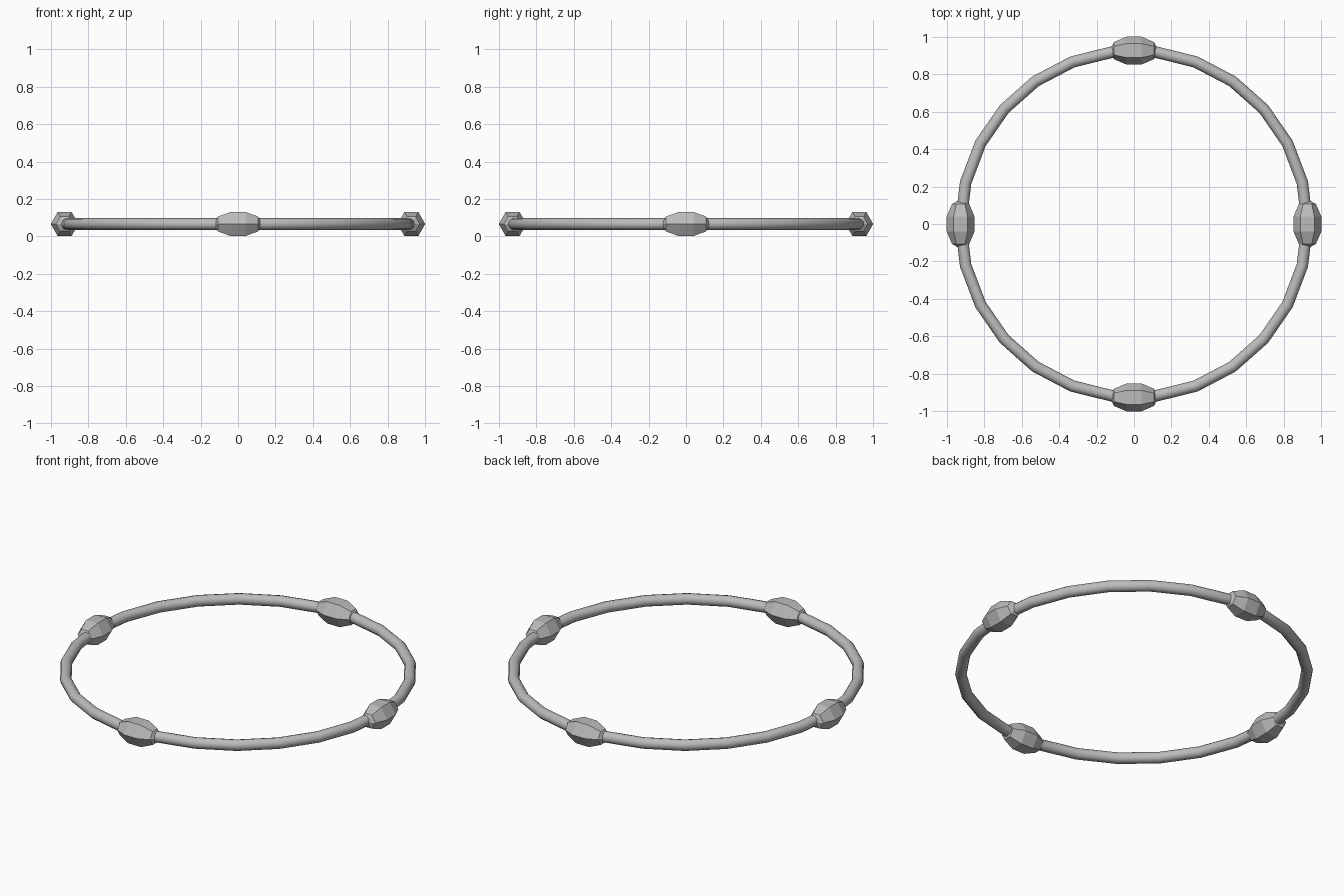
import bpy
import bmesh
from math import sin, cos, pi, radians
from mathutils import Matrix

cube = bpy.data.objects.get("Cube")
if cube:
    bpy.data.objects.remove(cube, do_unlink=True)

RING_RADIUS = 0.927
MID_Z = 0.066
SIDES = 6

# Single grey metal
grey = bpy.data.materials.new("grey_metal")
grey.use_nodes = True
colour = (0.5, 0.5, 0.5, 1)
grey.diffuse_color = colour
grey.node_tree.nodes["Principled BSDF"].inputs["Base Color"].default_value = colour

# Round band, smooth shaded
bpy.ops.mesh.primitive_torus_add(
    major_segments=26, minor_segments=12,
    major_radius=RING_RADIUS, minor_radius=0.031, location=(0, 0, MID_Z))
band = bpy.context.object
band.name = "band"
band.data.materials.append(grey)
bpy.ops.object.shade_smooth_by_angle(angle=radians(40))


def make_bead_mesh(radius, half_length):
    """Six-sided faceted bead, long along y, with a ridge facing outward."""
    bm = bmesh.new()
    rings = []
    for latitude in (-54, -18, 18, 54):
        a = radians(latitude)
        rings.append([bm.verts.new((radius * cos(a) * cos(2 * pi * i / SIDES),
                                    half_length * sin(a),
                                    radius * cos(a) * sin(2 * pi * i / SIDES)))
                      for i in range(SIDES)])
    tips = [bm.verts.new((0, s * half_length, 0)) for s in (-1, 1)]
    for i in range(SIDES):
        j = (i + 1) % SIDES
        for low, high in zip(rings, rings[1:]):
            bm.faces.new((low[i], low[j], high[j], high[i]))
        bm.faces.new((rings[0][j], rings[0][i], tips[0]))
        bm.faces.new((rings[-1][i], rings[-1][j], tips[1]))
    bmesh.ops.recalc_face_normals(bm, faces=bm.faces)
    mesh = bpy.data.meshes.new("bead")
    bm.to_mesh(mesh)
    bm.free()
    mesh.materials.append(grey)
    return mesh


# Four beads, evenly spaced round the band
bead_mesh = make_bead_mesh(0.078, 0.132)
for k, side in enumerate(("left", "back", "right", "front")):
    bead = bpy.data.objects.new(side + "_bead", bead_mesh)
    bead.matrix_world = (Matrix.Rotation(k * pi / 2, 4, 'Z')
                         @ Matrix.Translation((RING_RADIUS, 0, MID_Z)))
    bpy.context.collection.objects.link(bead)
